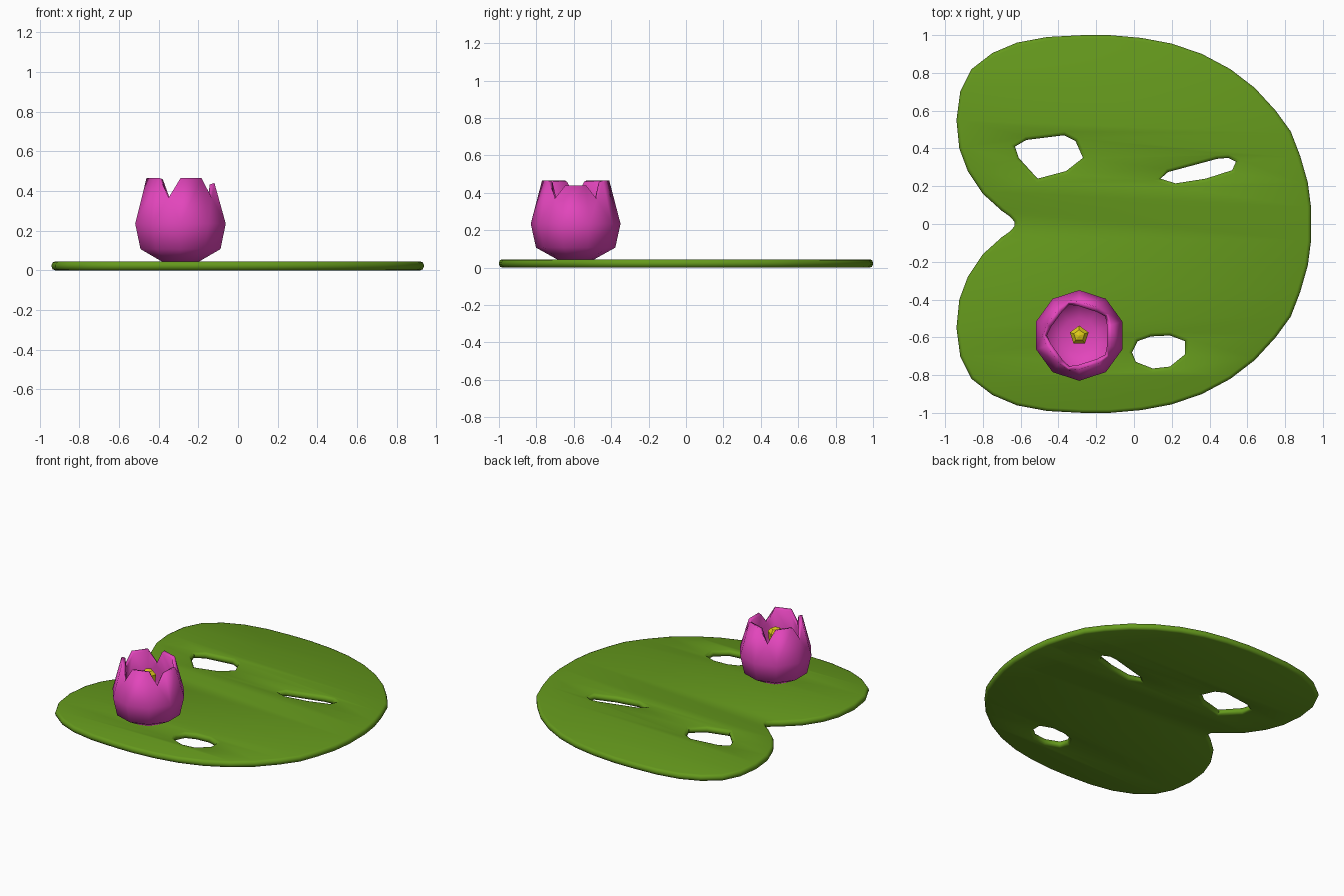
import bpy, bmesh
from math import radians, cos, sin

if "Cube" in bpy.data.objects:
    bpy.data.objects.remove(bpy.data.objects["Cube"])

def material(name, rgb):
    m = bpy.data.materials.new(name)
    m.diffuse_color = (*rgb, 1)
    m.use_nodes = True
    m.node_tree.nodes["Principled BSDF"].inputs["Base Color"].default_value = m.diffuse_color
    return m

def smooth(ob, angle):
    bpy.ops.object.select_all(action='DESELECT')
    ob.select_set(True)
    bpy.context.view_layer.objects.active = ob
    bpy.ops.object.shade_smooth_by_angle(angle=radians(angle))

def polar(bm, r, deg, z):
    a = radians(deg)
    return bm.verts.new((r * cos(a), r * sin(a), z))

def finish(bm, name, mat, loc):
    bmesh.ops.recalc_face_normals(bm, faces=bm.faces)
    me = bpy.data.meshes.new(name)
    bm.to_mesh(me)
    bm.free()
    me.materials.append(mat)
    ob = bpy.data.objects.new(name, me)
    ob.location = loc
    bpy.context.collection.objects.link(ob)
    return ob

green = material("leaf_green", (0.13, 0.32, 0.012))
pink = material("petal_pink", (0.76, 0.06, 0.50))
yellow = material("stamen_yellow", (0.75, 0.60, 0.01))

# Lily pad: mirrored half outline plus three holes, filled with a rounded rim
half = [(-.632, .012), (-.66, .042), (-.70, .07), (-.80, .16), (-.88, .28), (-.925, .40),
        (-.94, .55), (-.92, .70), (-.86, .82), (-.75, .905), (-.62, .96), (-.46, .99),
        (-.27, 1.0), (-.13, 1.0), (.04, .985), (.20, .955), (.36, .90), (.51, .82),
        (.64, .72), (.75, .60), (.83, .49), (.88, .36), (.92, .22), (.937, .09)]
outline = half + [(x, -y) for x, y in reversed(half)]
holes = [
    [(-.63, .41), (-.57, .445), (-.37, .47), (-.31, .44), (-.27, .35), (-.36, .28), (-.51, .24), (-.61, .35)],
    [(.14, .24), (.18, .275), (.44, .345), (.50, .35), (.54, .33), (.52, .285), (.38, .24), (.22, .215)],
    [(-.01, -.68), (.02, -.62), (.09, -.595), (.19, -.59), (.27, -.62), (.27, -.69), (.19, -.755), (.10, -.765), (.01, -.73)],
]
rim = 0.018
cu = bpy.data.curves.new("lily_pad", 'CURVE')
cu.dimensions = '2D'
cu.fill_mode = 'BOTH'
cu.extrude = 0.0225 - rim
cu.bevel_depth = rim
cu.bevel_resolution = 1
cu.offset = -rim
for loop in [outline[::-1]] + holes[:]:
    s = cu.splines.new('POLY')
    s.points.add(len(loop) - 1)
    for p, (x, y) in zip(s.points, loop):
        p.co = (x, y, 0, 1)
    s.use_cyclic_u = True
pad = bpy.data.objects.new("lily_pad", cu)
pad.location.z = 0.0225
bpy.context.collection.objects.link(pad)
bpy.context.view_layer.objects.active = pad
pad.select_set(True)
bpy.ops.object.convert(target='MESH')
pad = bpy.context.view_layer.objects.active
pad.data.materials.clear()
pad.data.materials.append(green)
bm = bmesh.new()
bm.from_mesh(pad.data)
bmesh.ops.remove_doubles(bm, verts=bm.verts, dist=0.0005)
bmesh.ops.recalc_face_normals(bm, faces=bm.faces)
bm.to_mesh(pad.data)
bm.free()
smooth(pad, 50)

# Flower cup: ten-sided, five petals with a notch between neighbours
bm = bmesh.new()
N = 10
rings = [[polar(bm, r, 18 + 36 * k, z) for k in range(N)]
         for r, z in ((.10, .0), (.212, .062), (.24, .19))]
top = [polar(bm, .18, 18 + 36 * k, .395 if k in (0, N - 1) else .42) for k in range(N)]
bm.faces.new(rings[0])
for k in range(N):
    j = (k + 1) % N
    for a, b in zip(rings, rings[1:]):
        bm.faces.new((a[k], a[j], b[j], b[k]))
    m = rings[2]
    if k % 2 == 0:
        notch = polar(bm, .195, 36 + 36 * k, .32)
        bm.faces.new((m[k], notch, top[k]))
        bm.faces.new((m[k], m[j], notch))
        bm.faces.new((m[j], top[j], notch))
    else:
        bm.faces.new((m[k], m[j], top[j], top[k]))
flower = finish(bm, "flower_petals", pink, (-.29, -.59, .045))
sol = flower.modifiers.new("thickness", 'SOLIDIFY')
sol.thickness = 0.025
sol.offset = -1
smooth(flower, 50)

# Stamen: five-sided, flaring upward to a blunt tip
bm = bmesh.new()
rings = [[polar(bm, r, 90 + 72 * k, z) for k in range(5)]
         for r, z in ((.018, .02), (.052, .325), (.03, .35))]
tip = bm.verts.new((0, 0, .358))
bm.faces.new(rings[0])
for k in range(5):
    j = (k + 1) % 5
    for a, b in zip(rings, rings[1:]):
        bm.faces.new((a[k], a[j], b[j], b[k]))
    bm.faces.new((rings[2][k], rings[2][j], tip))
finish(bm, "flower_stamen", yellow, (-.29, -.59, .045))
